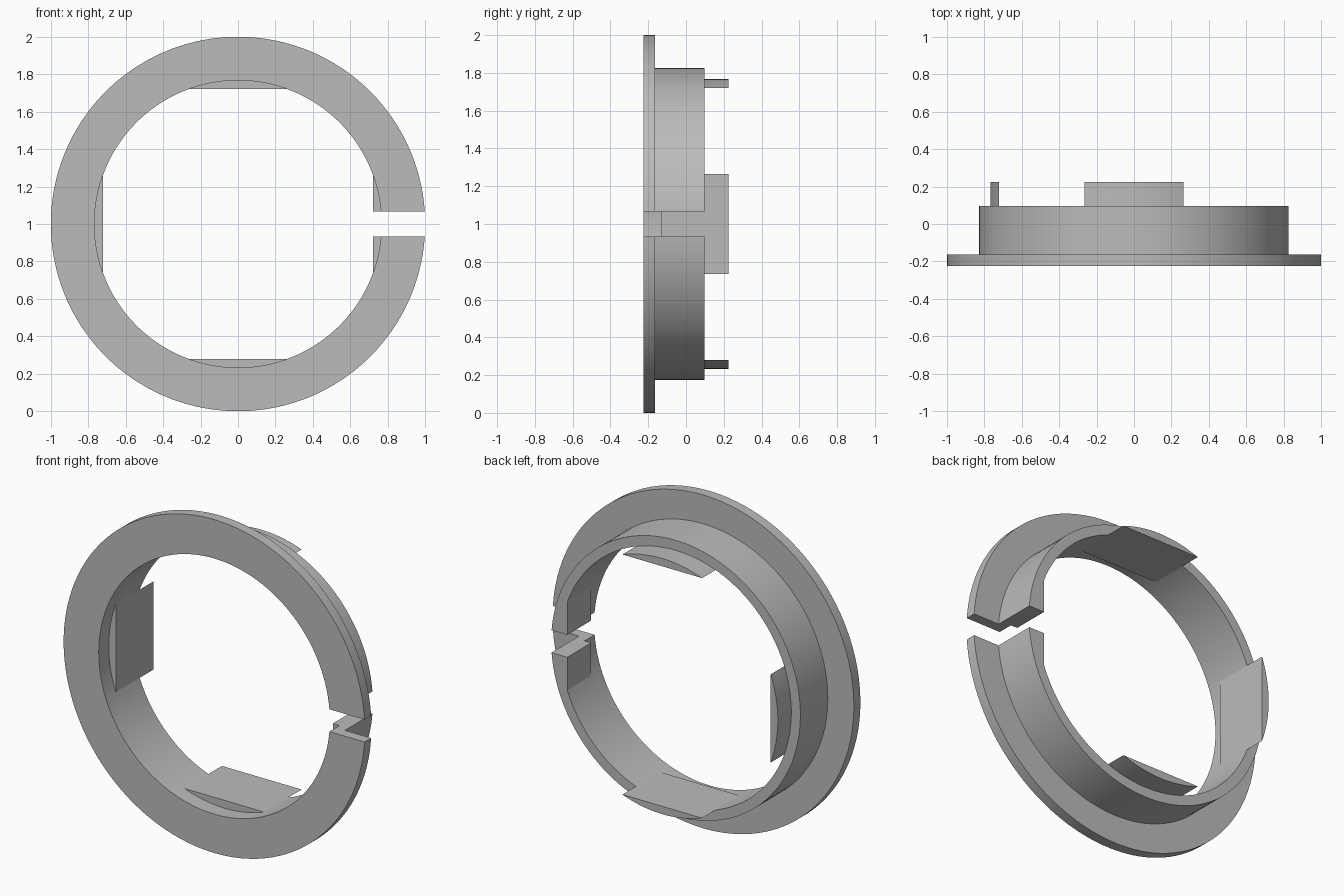
import bpy, bmesh
from math import asin, acos, cos, sin, pi

cube = bpy.data.objects.get("Cube")
if cube:
    bpy.data.objects.remove(cube, do_unlink=True)

BORE, SLEEVE, FLANGE = 0.767, 0.827, 1.0       # radii
FRONT, SHOULDER, BACK = -0.225, -0.163, 0.097  # depths along y
TAB_FRONT, TAB_BACK = -0.13, 0.225
CHORD = 0.72                                   # distance of tab flats from the axis
GAP = 0.067                                    # half height of the slot
STEPS = 128

grey = bpy.data.materials.new("plain grey")
grey.use_nodes = True
grey.diffuse_color = (0.5, 0.5, 0.5, 1)
grey.node_tree.nodes["Principled BSDF"].inputs["Base Color"].default_value = (0.5, 0.5, 0.5, 1)


def finish(name, bm):
    bmesh.ops.recalc_face_normals(bm, faces=bm.faces)
    mesh = bpy.data.meshes.new(name)
    bm.to_mesh(mesh)
    bm.free()
    mesh.materials.append(grey)
    obj = bpy.data.objects.new(name, mesh)
    bpy.context.collection.objects.link(obj)
    bpy.ops.object.select_all(action='DESELECT')
    obj.select_set(True)
    bpy.context.view_layer.objects.active = obj
    bpy.ops.object.shade_smooth_by_angle(angle=pi / 6)


def split_ring():
    """Sweep the stepped profile round the axis, ending on flat slot sides."""
    profile = [(BORE, FRONT), (FLANGE, FRONT), (FLANGE, SHOULDER),
               (SLEEVE, SHOULDER), (SLEEVE, BACK), (BORE, BACK)]
    bm = bmesh.new()
    rows = []
    for i in range(STEPS + 1):
        row = []
        for r, y in profile:
            start = asin(GAP / r)
            t = start + (2 * pi - 2 * start) * i / STEPS
            row.append(bm.verts.new((r * cos(t), y, 1 + r * sin(t))))
        rows.append(row)
    n = len(profile)
    for a, b in zip(rows, rows[1:]):
        for j in range(n):
            k = (j + 1) % n
            bm.faces.new((a[j], a[k], b[k], b[j]))
    bm.faces.new(rows[0])
    bm.faces.new(rows[-1])
    finish("split_flanged_ring", bm)


def tab(name, direction, start, end, back, corners=()):
    """Extrude a slice between the bore arc and a flat chord."""
    steps = 20
    angles = [start + (end - start) * i / steps for i in range(steps + 1)]
    outline = [(BORE * cos(t), BORE * sin(t)) for t in angles] + list(corners)
    c, s = cos(direction), sin(direction)
    bm = bmesh.new()
    face = bm.faces.new([bm.verts.new((u * c - v * s, TAB_FRONT, 1 + u * s + v * c))
                         for u, v in outline])
    new = bmesh.ops.extrude_face_region(bm, geom=[face])["geom"]
    bmesh.ops.translate(bm, vec=(0, back - TAB_FRONT, 0),
                        verts=[v for v in new if isinstance(v, bmesh.types.BMVert)])
    finish(name, bm)


split_ring()

# Long tabs that stand out behind the sleeve
half = acos(CHORD / BORE)
for name, direction in (("top_tab", pi / 2), ("right_tab", pi), ("bottom_tab", -pi / 2)):
    tab(name, direction, -half, half, TAB_BACK)

# Short pads either side of the slot, flush with the sleeve
edge = asin(GAP / BORE)
tab("upper_slot_pad", 0, edge, half, BACK, [(CHORD, GAP)])
tab("lower_slot_pad", 0, -half, -edge, BACK, [(CHORD, -GAP)])
